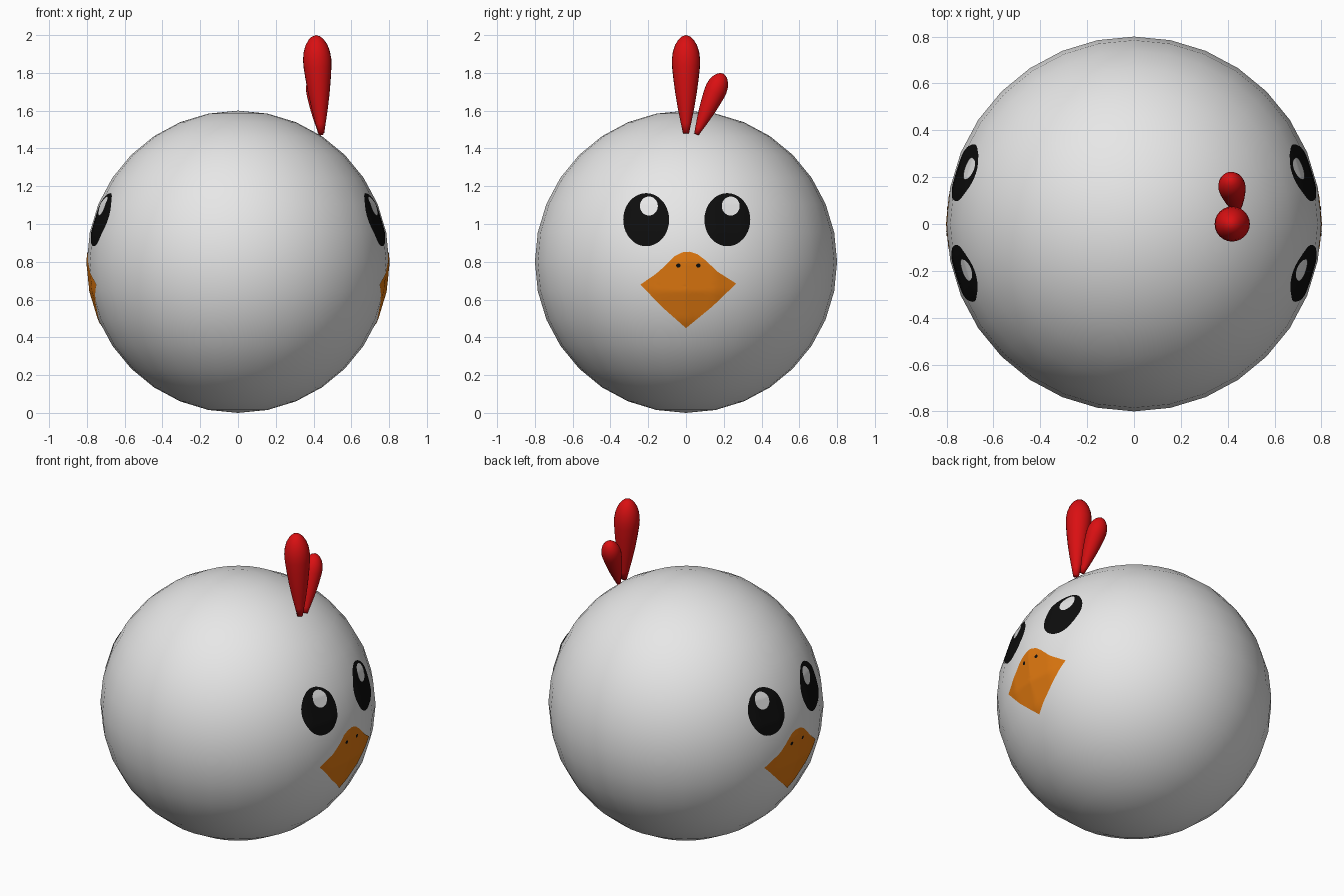
import bpy, bmesh, math
from mathutils import Vector
from mathutils.bvhtree import BVHTree

if "Cube" in bpy.data.objects:
    bpy.data.objects.remove(bpy.data.objects["Cube"])


def material(name, rgb):
    m = bpy.data.materials.new(name)
    m.diffuse_color = (*rgb, 1)
    m.use_nodes = True
    m.node_tree.nodes["Principled BSDF"].inputs["Base Color"].default_value = m.diffuse_color
    return m


WHITE = material("white", (0.8, 0.8, 0.8))
BLACK = material("black", (0.004, 0.004, 0.004))
ORANGE = material("orange", (0.75, 0.19, 0.005))
RED = material("red", (0.7, 0.005, 0.006))


def finish(bm, name, mat):
    me = bpy.data.meshes.new(name)
    for f in bm.faces:
        f.smooth = True
    bm.to_mesh(me)
    bm.free()
    me.materials.append(mat)
    ob = bpy.data.objects.new(name, me)
    bpy.context.collection.objects.link(ob)
    return ob


# Round body
bm = bmesh.new()
bmesh.ops.create_uvsphere(bm, u_segments=32, v_segments=16, radius=0.8)
bmesh.ops.translate(bm, verts=bm.verts, vec=(0, 0, 0.8))
tree = BVHTree.FromBMesh(bm)
finish(bm, "body", WHITE)


def patch(name, mat, center, outline, side, lift, rings):
    """Thin patch draped on the body: outline (y, z) projected along x."""
    bm = bmesh.new()

    def drape(y, z):
        hit = tree.ray_cast(Vector((2 * side, y, z)), Vector((-side, 0, 0)))[0]
        out = (hit - Vector((0, 0, 0.8))).normalized()
        return bm.verts.new(hit + out * lift)

    cy, cz = center
    mid = drape(cy, cz)
    n = len(outline)
    prev = None
    for r in range(1, rings + 1):
        k = r / rings
        ring = [drape(cy + (y - cy) * k, cz + (z - cz) * k) for y, z in outline]
        for i in range(n):
            j = (i + 1) % n
            vs = [ring[i], ring[j]] + ([prev[j], prev[i]] if prev else [mid])
            bm.faces.new(vs if side > 0 else vs[::-1])
        prev = ring
    finish(bm, name, mat)


def ellipse(cy, cz, ry, rz, n=40):
    return [(cy + ry * math.cos(math.tau * i / n),
             cz + rz * math.sin(math.tau * i / n)) for i in range(n)]


def subdivide(points, k=5):
    return [(a[0] + (b[0] - a[0]) * i / k, a[1] + (b[1] - a[1]) * i / k)
            for a, b in zip(points, points[1:] + points[:1]) for i in range(k)]


# Beak outline, counter-clockwise in (y, z)
BEAK = subdivide([(0.0, 0.45), (0.14, 0.565), (0.265, 0.685), (0.17, 0.745), (0.10, 0.81),
                  (0.06, 0.84), (0.02, 0.853), (-0.02, 0.85), (-0.06, 0.83),
                  (-0.12, 0.77), (-0.16, 0.735), (-0.24, 0.68), (-0.13, 0.565)])

# The same face on both the +x and -x sides
for side, label in ((1, "right"), (-1, "left")):
    patch(f"beak_{label}", ORANGE, (0.01, 0.67), BEAK, side, 0.003, 12)
    for i, (ey, gy, ny) in enumerate(((-0.21, -0.195, -0.04), (0.218, 0.235, 0.065))):
        tag = f"{label}_{i + 1}"
        patch(f"eye_{tag}", BLACK, (ey, 1.022), ellipse(ey, 1.022, 0.121, 0.14), side, 0.003, 8)
        patch(f"eye_glint_{tag}", WHITE, (gy, 1.093), ellipse(gy, 1.093, 0.047, 0.05), side, 0.006, 4)
        patch(f"nostril_{tag}", BLACK, (ny, 0.78), ellipse(ny, 0.78, 0.012, 0.011, 12), side, 0.006, 1)


# Comb feathers: lathed teardrops (fraction along axis, fraction of widest radius)
PROFILE = [(0, 0), (0.0, 0.22), (0.1, 0.36), (0.25, 0.57), (0.4, 0.75), (0.55, 0.89),
           (0.67, 0.98), (0.75, 1), (0.83, 0.93), (0.9, 0.77), (0.955, 0.53), (0.985, 0.3), (1, 0)]


def feather(name, base, tip, radius, n=24):
    base, tip = Vector(base), Vector(tip)
    axis = tip - base
    rot = axis.to_track_quat('Z', 'Y')
    bm = bmesh.new()
    vs = [bm.verts.new((radius * r, 0, axis.length * t)) for t, r in PROFILE]
    edges = [bm.edges.new(p) for p in zip(vs, vs[1:])]
    bmesh.ops.spin(bm, geom=vs + edges, cent=(0, 0, 0), axis=(0, 0, 1),
                   angle=math.tau, steps=n)
    bmesh.ops.remove_doubles(bm, verts=bm.verts, dist=1e-4)
    bmesh.ops.recalc_face_normals(bm, faces=bm.faces)
    for v in bm.verts:
        v.co = base + rot @ v.co
    finish(bm, name, RED)


feather("comb_large", (0.44, 0, 1.48), (0.412, 0, 2.0), 0.075)
feather("comb_small", (0.44, 0.055, 1.475), (0.41, 0.196, 1.797), 0.058)
